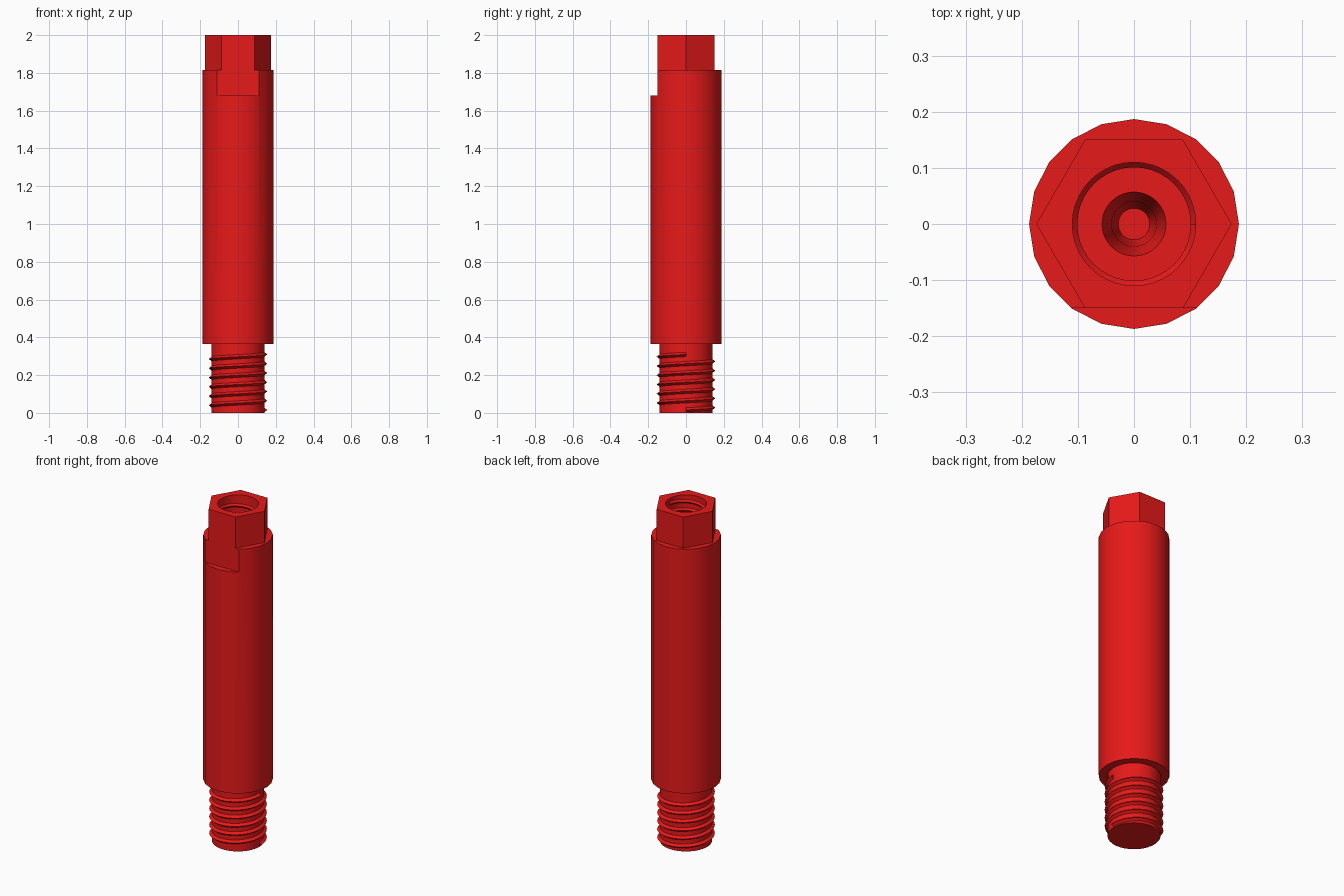
import bpy, bmesh, math

if "Cube" in bpy.data.objects:
    bpy.data.objects.remove(bpy.data.objects["Cube"])

red = bpy.data.materials.new("red_metal")
red.diffuse_color = (0.8, 0.01, 0.01, 1)
red.use_nodes = True
red.node_tree.nodes["Principled BSDF"].inputs["Base Color"].default_value = red.diffuse_color


def finish(name, bm):
    bmesh.ops.recalc_face_normals(bm, faces=bm.faces[:])
    me = bpy.data.meshes.new(name)
    bm.to_mesh(me)
    bm.free()
    ob = bpy.data.objects.new(name, me)
    bpy.context.collection.objects.link(ob)
    me.materials.append(red)
    return ob


def lathe(name, profile, sides):
    """Closed solid from (radius, z) rings, first vertex on +x."""
    bm = bmesh.new()
    rings = [[bm.verts.new((r * math.cos(math.tau * i / sides),
                            r * math.sin(math.tau * i / sides), z))
              for i in range(sides)] for r, z in profile]
    for a, b in zip(rings, rings[1:]):
        for i in range(sides):
            j = (i + 1) % sides
            bm.faces.new((a[i], a[j], b[j], b[i]))
    bm.faces.new(rings[0])
    bm.faces.new(rings[-1])
    return finish(name, bm)


def thread(name, root, tip, half, z0, pitch, turns, steps=40):
    """Right-handed helical ridge with a triangular section."""
    bm = bmesh.new()
    rows = []
    for k in range(turns * steps + 1):
        a, z = math.tau * k / steps, z0 + pitch * k / steps
        rows.append([bm.verts.new((r * math.cos(a), r * math.sin(a), z + dz))
                     for r, dz in ((root, -half), (tip, 0), (root, half))])
    for a, b in zip(rows, rows[1:]):
        for i in range(3):
            j = (i + 1) % 3
            bm.faces.new((a[i], a[j], b[j], b[i]))
    bm.faces.new(rows[0])
    bm.faces.new(rows[-1])
    return finish(name, bm)


def combine(ob, other, op):
    mod = ob.modifiers.new(op, 'BOOLEAN')
    mod.operation, mod.object, mod.solver = op, other, 'EXACT'
    bpy.context.view_layer.objects.active = ob
    bpy.ops.object.modifier_apply(modifier=mod.name)
    bpy.data.objects.remove(other)


# Main barrel with hexagonal head
barrel = lathe("barrel", [(0.187, 0.365), (0.187, 1.815)], 20)
combine(barrel, lathe("hex_head", [(0.174, 1.5), (0.174, 2.0)], 6), 'UNION')

# Wrench flat on the front, flush with the head
bm = bmesh.new()
bmesh.ops.create_cube(bm, size=1)
for v in bm.verts:
    v.co.x *= 0.6
    v.co.y = -0.15 if v.co.y > 0 else -0.4
    v.co.z = 2.1 if v.co.z > 0 else 1.68
combine(barrel, finish("flat_cutter", bm), 'DIFFERENCE')

# Stepped blind bore from the top
bore = [(0.11, 2.05), (0.11, 1.64), (0.057, 1.64), (0.04, 1.57),
        (0.036, 1.50), (0.028, 1.46)]
combine(barrel, lathe("bore_cutter", bore, 40), 'DIFFERENCE')

# Threaded shank below and the two threads
shank = lathe("shank", [(0.14, 0), (0.14, 0.375)], 40)
outer = thread("shank_thread", 0.137, 0.155, 0.014, 0.0155, 0.049, 6)
inner = thread("bore_thread", 0.112, 0.101, 0.013, 1.67, 0.05, 6)

for ob in (barrel, shank, outer, inner):
    bpy.ops.object.select_all(action='DESELECT')
    ob.select_set(True)
    bpy.context.view_layer.objects.active = ob
    bpy.ops.object.shade_smooth_by_angle(angle=math.radians(30))
